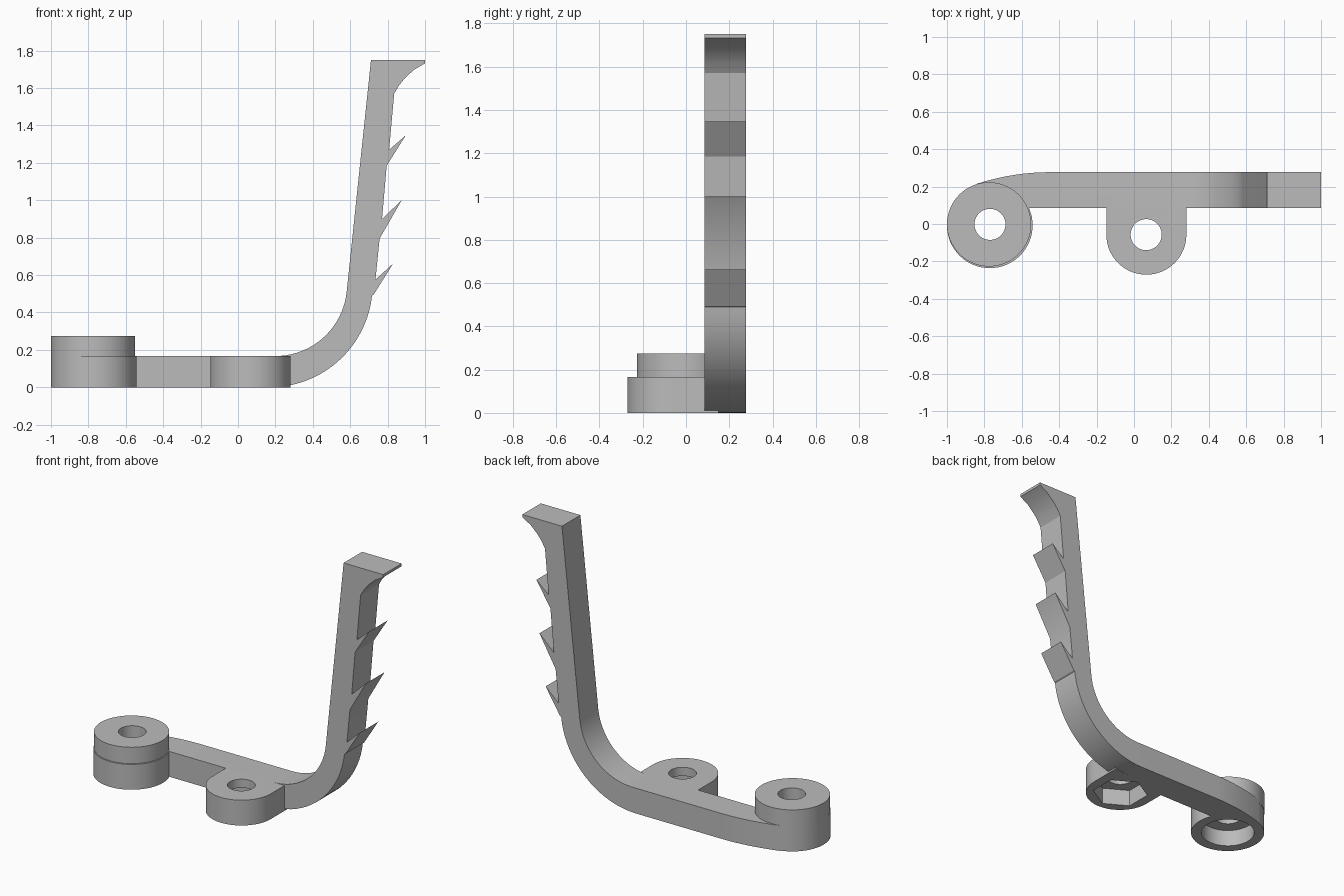
import bpy, bmesh
from math import sin, cos, pi, radians, sqrt

cube = bpy.data.objects.get("Cube")
if cube:
    bpy.data.objects.remove(cube, do_unlink=True)

grey = bpy.data.materials.new("plain grey")
grey.use_nodes = True
colour = (0.5, 0.5, 0.5, 1)
grey.diffuse_color = colour
grey.node_tree.nodes["Principled BSDF"].inputs["Base Color"].default_value = colour


def arc(cx, cy, r, start, end, n):
    """Points on an arc, angles in degrees."""
    angles = [radians(start + (end - start) * i / n) for i in range(n + 1)]
    return [(cx + r * cos(a), cy + r * sin(a)) for a in angles]


def prism(name, outline, low, high, upright=False):
    """Extrude an outline along z, or along y when upright."""
    bm = bmesh.new()
    place = (lambda u, v: (u, low, v)) if upright else (lambda u, v: (u, v, low))
    face = bm.faces.new([bm.verts.new(place(u, v)) for u, v in outline])
    ext = bmesh.ops.extrude_face_region(bm, geom=[face])["geom"]
    shift = (0, high - low, 0) if upright else (0, 0, high - low)
    bmesh.ops.translate(bm, vec=shift, verts=[g for g in ext if isinstance(g, bmesh.types.BMVert)])
    bmesh.ops.recalc_face_normals(bm, faces=bm.faces)
    mesh = bpy.data.meshes.new(name)
    bm.to_mesh(mesh)
    bm.free()
    mesh.materials.append(grey)
    obj = bpy.data.objects.new(name, mesh)
    bpy.context.collection.objects.link(obj)
    return obj


def disc(name, x, y, r, low, high, sides=64, turn=0):
    return prism(name, arc(x, y, r, turn, turn + 360, sides)[:-1], low, high)


def combine(target, other, operation):
    """Apply a boolean and discard the helper."""
    mod = target.modifiers.new(operation.lower(), 'BOOLEAN')
    mod.operation, mod.solver, mod.object = operation, 'EXACT', other
    bpy.context.view_layer.objects.active = target
    bpy.ops.object.modifier_apply(modifier=mod.name)
    bpy.data.objects.remove(other, do_unlink=True)


THICK = 0.167
FRONT, BACK = 0.085, 0.277
LEAN = 6.3

# Upright barbed arm: outer bend, three barbs, flared tip, inner bend
profile = [(-0.45, 0)] + arc(0.17, 0.55, 0.55, -90, -LEAN, 20)
for root, tip, notch in [((0.725, 0.495), (0.83, 0.662), (0.735, 0.575)),
                         ((0.757, 0.795), (0.875, 1.0), (0.77, 0.9)),
                         ((0.795, 1.185), (0.897, 1.347), (0.808, 1.27))]:
    profile += [root, tip, notch]
profile += [(0.835, 1.57), (0.861, 1.614), (0.89, 1.65), (0.94, 1.697), (1.0, 1.732),
            (1.0, 1.75), (0.711, 1.75)]
profile += arc(0.2, 0.55, 0.55 - THICK, -LEAN, -90, 20) + [(-0.45, THICK)]
bracket = prism("barbed_bracket", profile, FRONT, BACK, upright=True)

# Strap sweeping into the round boss
sweep = [(-0.45 - 0.39 * t, BACK - 0.062 * t * t) for t in [i / 12 for i in range(13)]]
strap = prism("strap", [(-0.77, FRONT), (-0.45, FRONT)] + sweep, 0, THICK)

# Round boss in two steps, and the rounded side tab
boss = disc("boss", -0.771, -0.007, 0.229, 0, THICK)
collar = disc("collar", -0.775, -0.002, 0.225, THICK - 0.02, 0.275)
tab = prism("tab", arc(0.066, -0.057, 0.214, 180, 360, 32) + [(0.28, 0.15), (-0.148, 0.15)], 0, THICK)
for part in (strap, boss, collar, tab):
    combine(bracket, part, 'UNION')

# Bolt holes, round counterbore and hexagonal nut pocket from below
for cutter in (disc("boss_hole", -0.77, -0.002, 0.083, -0.1, 0.4),
               disc("counterbore", -0.771, -0.005, 0.165, -0.1, 0.11),
               disc("tab_hole", 0.065, -0.057, 0.083, -0.1, 0.4),
               disc("nut_pocket", 0.065, -0.057, 0.172, -0.1, 0.11, sides=6, turn=30)):
    combine(bracket, cutter, 'DIFFERENCE')

# Smooth the curved walls, keep the edges sharp
bpy.ops.object.select_all(action='DESELECT')
bracket.select_set(True)
bpy.context.view_layer.objects.active = bracket
bpy.ops.object.shade_smooth_by_angle(angle=radians(25))
